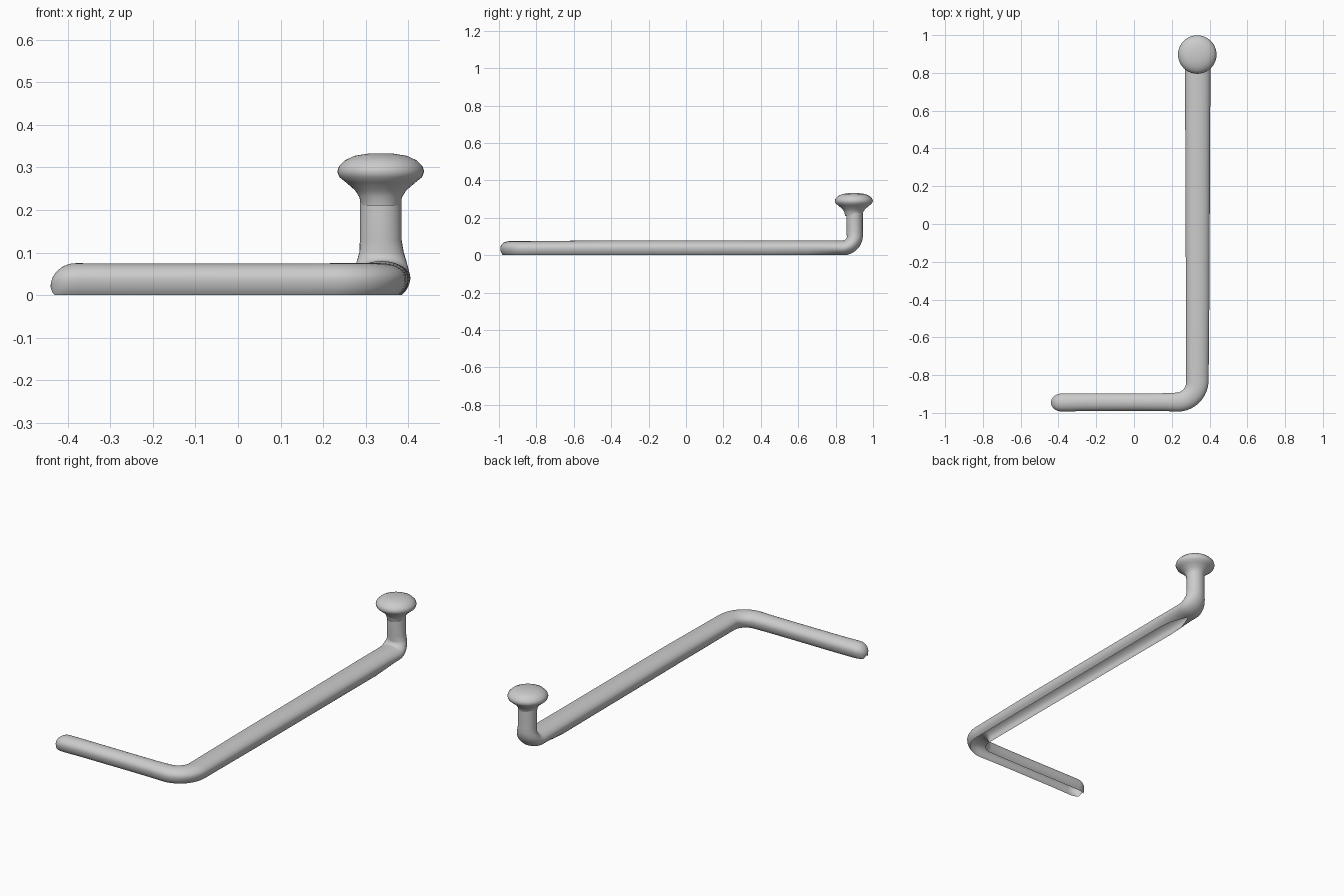
import bpy, bmesh
from math import sin, cos, pi, radians, sqrt
from mathutils import Vector

cube = bpy.data.objects.get("Cube")
if cube:
    bpy.data.objects.remove(cube)

grey = bpy.data.materials.new("plain grey")
grey.use_nodes = True
color = (0.6, 0.6, 0.6, 1)
grey.diffuse_color = color
grey.node_tree.nodes["Principled BSDF"].inputs["Base Color"].default_value = color


def skin(name, rings, closed):
    """Join equal-length rings of points into one smooth surface."""
    bm = bmesh.new()
    rows = [[bm.verts.new(p) for p in ring] for ring in rings]
    for a, b in zip(rows, rows[1:]):
        n = len(a)
        for i in range(n if closed else n - 1):
            j = (i + 1) % n
            bm.faces.new((a[i], a[j], b[j], b[i]))
    bmesh.ops.remove_doubles(bm, verts=bm.verts, dist=0.0002)
    bmesh.ops.recalc_face_normals(bm, faces=bm.faces)
    mesh = bpy.data.meshes.new(name)
    bm.to_mesh(mesh)
    bm.free()
    mesh.materials.append(grey)
    obj = bpy.data.objects.new(name, mesh)
    bpy.context.collection.objects.link(obj)
    bpy.ops.object.select_all(action='DESELECT')
    obj.select_set(True)
    bpy.context.view_layer.objects.active = obj
    bpy.ops.object.shade_smooth_by_angle(angle=radians(50))
    return obj


def section(center, tangent, side, width, top, low, gap):
    """Oval cross-section, left open underneath by the gap angle."""
    c, s = Vector(center), Vector(side)
    up = s.cross(Vector(tangent))
    g, n, pts = radians(gap), 28, []
    for i in range(n + 1):
        a = -pi / 2 + g + (2 * pi - 2 * g) * i / n
        v = top * sin(a) if sin(a) > 0 else low * sin(a) / cos(g)
        pts.append(c + s * (width * cos(a)) + up * v)
    return pts


X, Y, GAP = (1, 0, 0), (0, 1, 0), 45
rings = []

# Rounded free end of the short arm
for k in range(9):
    t = 1 - cos(pi / 2 * k / 8)
    f = sqrt(1 - (1 - t) ** 2)
    rings.append(section((-0.44 + 0.06 * t, -0.945, 0.02 + 0.018 * f), X, (0, -1, 0),
                         0.048 * f, 0.037 * f, (0.02 + 0.018 * f) * min(1, 2 * f), GAP))

# Short arm
for x, w in ((-0.25, 0.047), (0, 0.046), (0.15, 0.047)):
    rings.append(section((x, -0.943, 0.038), X, (0, -1, 0), w, 0.036, 0.038, GAP))

# Flat corner
R = 0.11
for k in range(11):
    a, u = pi / 2 * k / 10, k / 10
    rings.append(section((0.225 + R * sin(a), -0.833 - R * cos(a), 0.038),
                         (cos(a), sin(a), 0), (sin(a), -cos(a), 0),
                         0.05 + 0.01 * u, 0.037, 0.038, GAP))

# Long arm
for y, w, g in ((-0.4, 0.062, GAP), (0, 0.064, GAP), (0.4, 0.065, GAP),
                (0.65, 0.067, GAP), (0.74, 0.067, 35), (0.8, 0.067, 15)):
    rings.append(section((0.337, y, 0.04), Y, X, w, 0.04, 0.04, g))

# Elbow turning upward
R = 0.06
for k in range(9):
    a, u = pi / 2 * k / 8, (k / 8) ** 2
    rings.append(section((0.337, 0.84 + R * sin(a), 0.04 + R * (1 - cos(a))),
                         (0, cos(a), sin(a)), X, 0.068 - 0.016 * u, 0.04, 0.04 + 0.006 * u, 0))

# Post
for z in (0.13, 0.19, 0.25):
    rings.append(section((0.335, 0.9, z), (0, 0, 1), X, 0.049, 0.043, 0.045, 0))
skin("crank_arm", rings, False)

# Mushroom knob
profile = [(0.046, 0.21), (0.05, 0.23), (0.06, 0.246), (0.082, 0.265), (0.097, 0.277),
           (0.102, 0.29), (0.098, 0.303), (0.085, 0.316), (0.062, 0.327), (0.03, 0.332),
           (0.0, 0.333)]
skin("knob", [[(0.335 + r * cos(2 * pi * i / 40), 0.897 + r * sin(2 * pi * i / 40), z)
               for i in range(40)] for r, z in profile], True)
